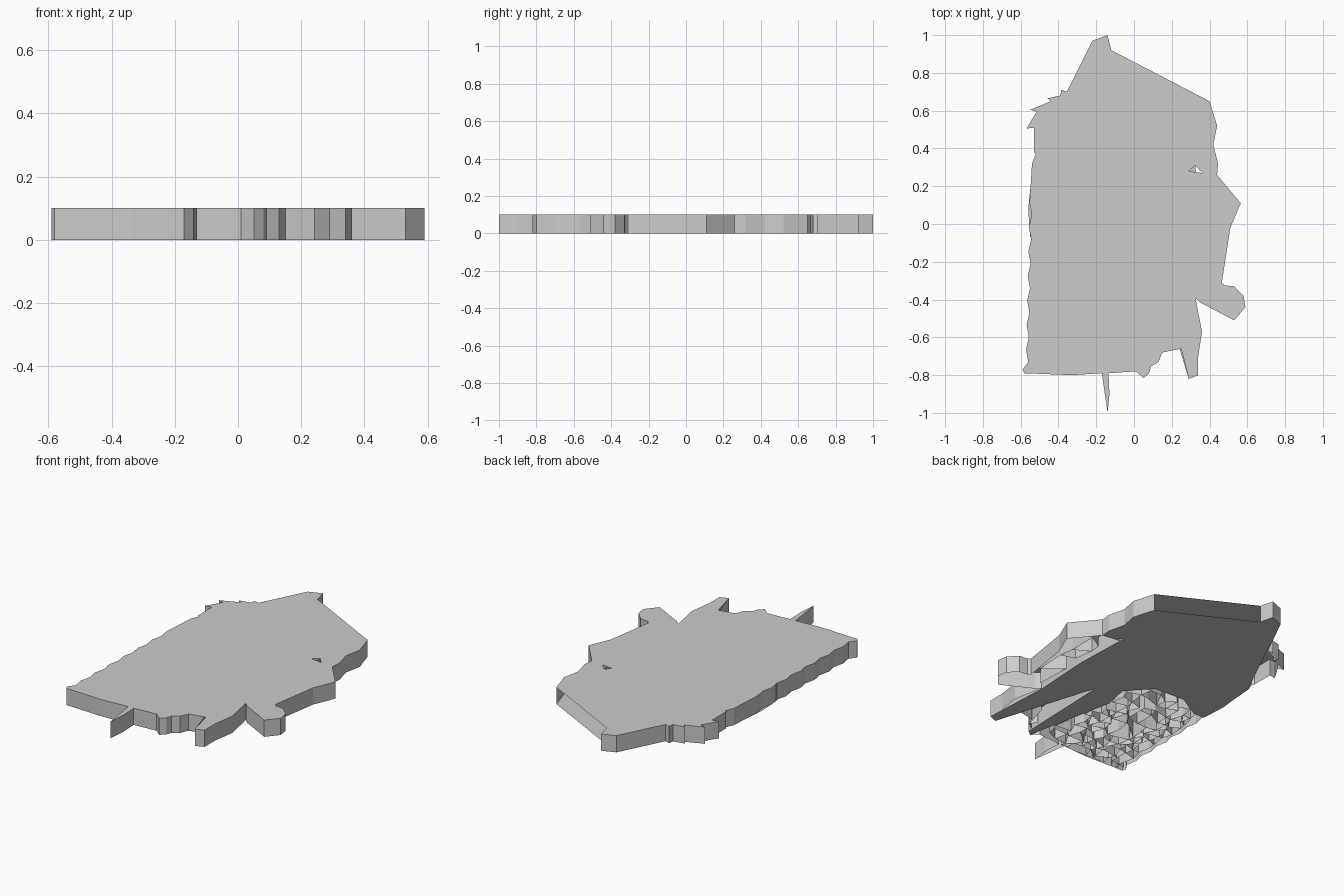
import bpy
import random
from mathutils import Vector
from mathutils.geometry import tessellate_polygon

if "Cube" in bpy.data.objects:
    bpy.data.objects.remove(bpy.data.objects["Cube"])

random.seed(7)
H = 0.1

# Outline of the slab seen from above, clockwise from the back peak
RIGHT = [(-.14, 1), (-.12, .92), (.4, .65), (.44, .52), (.42, .42), (.445, .32),
         (.44, .26), (.565, .11), (.51, -.02), (.465, -.31), (.48, -.325), (.53, -.33),
         (.58, -.38), (.59, -.44), (.53, -.51), (.35, -.415), (.325, -.39),
         (.36, -.57), (.34, -.7), (.34, -.8), (.29, -.82), (.25, -.66), (.15, -.68),
         (.13, -.73), (.09, -.755), (.08, -.79), (.05, -.815), (.01, -.78),
         (-.135, -.79), (-.13, -.9), (-.14, -1), (-.17, -.79), (-.33, -.8), (-.58, -.79)]
LEFT = [(-.54, .32), (-.52, .37), (-.53, .38), (-.53, .51), (-.57, .505), (-.515, .595),
        (-.55, .605), (-.44, .65), (-.46, .665), (-.39, .68), (-.385, .71), (-.355, .7),
        (-.22, .97)]
# Ragged left edge
ragged = [(-.59, -.77)]
for i in range(14):
    y = -.73 + i * .065
    ragged.append(((-.56 if i % 2 == 0 else -.573) + .02 * (i / 13), y))
OUTLINE = RIGHT + ragged + LEFT
HOLE = [(.29, .28), (.325, .31), (.36, .27)]

# Partial floor, open at the front left and along the right side
FLOOR = [(-.14, 1), (-.12, .92), (.4, .65), (.44, .52), (.42, .42), (.445, .32), (.44, .26),
         (.36, .27), (.325, .31), (.33, .25), (.34, -.05), (.32, -.39), (.34, -.8),
         (.29, -.82), (.1, -.2), (.08, -.79), (.05, -.815), (-.06, -.28),
         (-.03, -.13), (-.15, 0), (-.34, .01), (-.48, -.07), (-.55, -.07),
         (-.56, .08), (-.535, .32), (-.22, .97)]


def inside(p, poly):
    hit = False
    for (ax, ay), (bx, by) in zip(poly, poly[1:] + poly[:1]):
        if (ay > p[1]) != (by > p[1]) and p[0] < (bx - ax) * (p[1] - ay) / (by - ay) + ax:
            hit = not hit
    return hit


def add_object(name, verts, faces):
    me = bpy.data.meshes.new(name)
    me.from_pydata(verts, [], faces)
    me.update()
    ob = bpy.data.objects.new(name, me)
    bpy.context.collection.objects.link(ob)
    return ob


def sheet(name, loops, z, up):
    tris = tessellate_polygon([[Vector((x, y, 0)) for x, y in lp] for lp in loops])
    verts = [(x, y, z) for lp in loops for x, y in lp]
    faces = []
    for a, b, c in tris:
        A, B, C = (Vector(verts[i]) for i in (a, b, c))
        n = (B - A).cross(C - A).z
        if abs(n) > 1e-9:
            faces.append((a, b, c) if (n > 0) == up else (a, c, b))
    return add_object(name, verts, faces)


def walls(name, segments):
    verts, faces = [], []
    for a, b in segments:
        n = len(verts)
        verts += [(*b, 0), (*a, 0), (*a, H), (*b, H)]
        faces.append((n, n + 1, n + 2, n + 3))
    return add_object(name, verts, faces)


def loop_segments(pts):
    return list(zip(pts, pts[1:] + pts[:1]))


def cell_segments(x0, x1, y0, y1, nx, ny, power):
    """Irregular cell partitions, finer toward the lower left when power > 1."""
    def node(i, j):
        u = max(0, i + random.uniform(-.4, .4)) / nx
        v = max(0, j + random.uniform(-.4, .4)) / ny
        return (x0 + (x1 - x0) * u ** power, y0 + (y1 - y0) * v ** power)

    def open_at(p):
        return inside(p, OUTLINE) and not inside(p, FLOOR)

    grid = [[node(i, j) for j in range(ny + 1)] for i in range(nx + 1)]
    segs = []
    for i in range(nx + 1):
        for j in range(ny + 1):
            for di, dj, chance in ((1, 0, .9), (0, 1, .9), (1, 1, .2)):
                if i + di > nx or j + dj > ny or random.random() > chance:
                    continue
                a, b = grid[i][j], grid[i + di][j + dj]
                pts = [(a[0] + (b[0] - a[0]) * t, a[1] + (b[1] - a[1]) * t)
                       for t in (0, .25, .5, .75, 1)]
                if all(open_at(p) for p in pts):
                    segs.append((a, b))
    return segs


# Top plate, with its small triangular hole
sheet("top_plate", [OUTLINE, HOLE], H, True)
# Partial bottom plate
sheet("bottom_plate", [FLOOR], 0, False)
# Outer rim; the long back-right side is open
rim = loop_segments(OUTLINE)
del rim[1]
walls("outer_rim", rim)
walls("hole_rim", loop_segments(HOLE[::-1]))
# Walls where the floor meets the open cells
walls("floor_edge", loop_segments(FLOOR)[7:22])
# Small cells at the front left, larger ones along the right
walls("small_cells", cell_segments(-.57, .05, -.79, .02, 11, 13, 1.15))
walls("large_cells", cell_segments(.06, .6, -.8, .3, 5, 9, 1))
